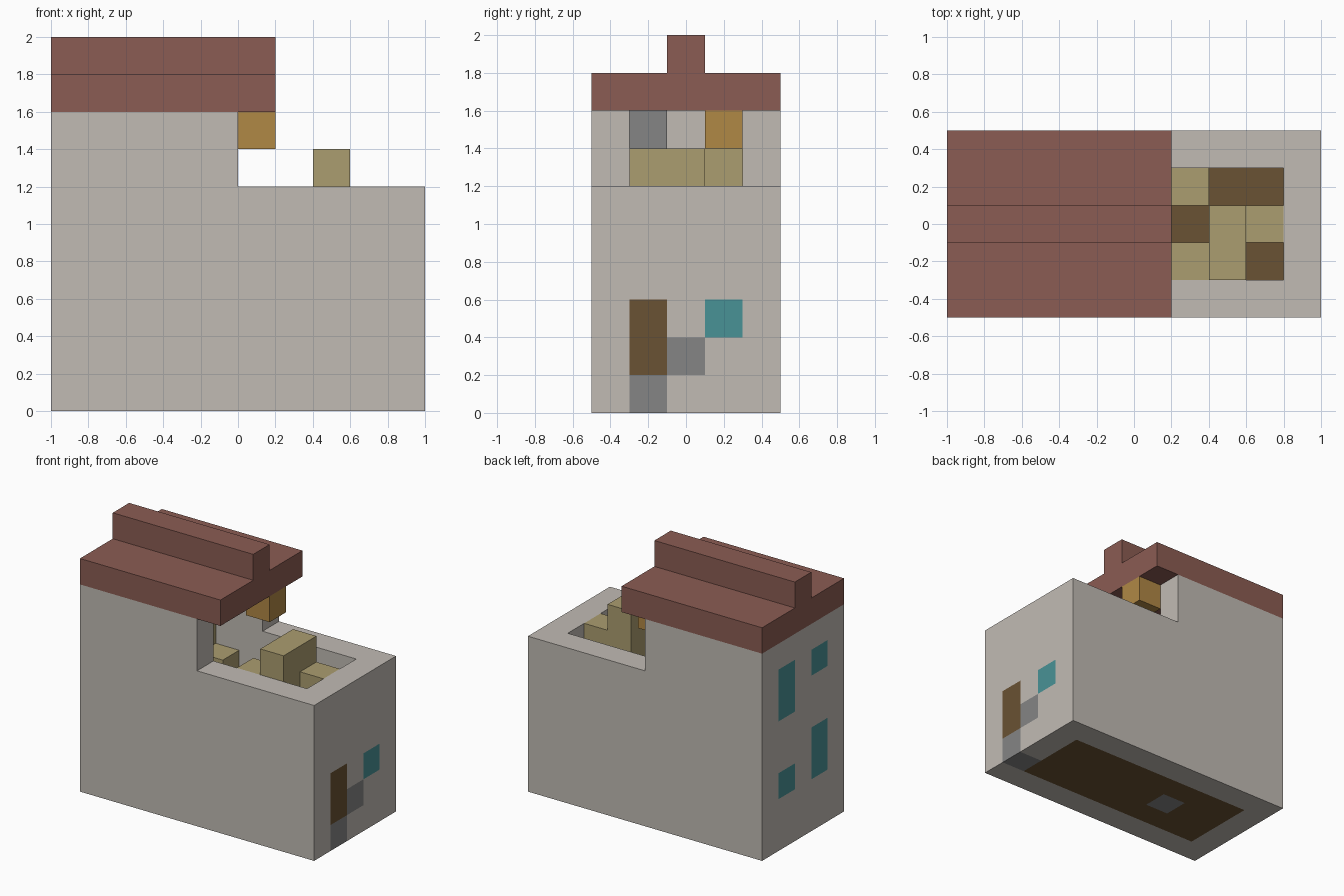
import bpy
import bmesh

cube = bpy.data.objects.get("Cube")
if cube:
    bpy.data.objects.remove(cube, do_unlink=True)

CELL = 0.2
ORIGIN = (-1.0, -0.5, 0.0)


def linear(c):
    c /= 255
    return c / 12.92 if c <= 0.04045 else ((c + 0.055) / 1.055) ** 2.4


def material(name, r, g, b):
    m = bpy.data.materials.new(name)
    col = (linear(r), linear(g), linear(b), 1)
    m.use_nodes = True
    m.diffuse_color = col
    bsdf = m.node_tree.nodes["Principled BSDF"]
    bsdf.inputs["Base Color"].default_value = col
    bsdf.inputs["Roughness"].default_value = 0.9
    return m


WALL = material("plaster", 193, 187, 180)
ROOF = material("roof_tile", 139, 92, 83)
TAN = material("pale_wood", 171, 157, 112)
BROWN = material("dark_wood", 106, 82, 51)
ORANGE = material("amber", 176, 136, 69)
GREY = material("stone", 133, 133, 133)
TEAL = material("window_glass", 73, 146, 150)


def block(x, y, z):
    """All grid cells of a box; each argument is a half-open range."""
    return {(i, j, k) for i in range(*x) for j in range(*y) for k in range(*z)}


def build(name, cells):
    """Turn a {cell: material} map into a mesh of its exposed faces."""
    mats = list(dict.fromkeys(cells.values()))
    bm = bmesh.new()
    verts = {}

    def corner(p):
        if p not in verts:
            verts[p] = bm.verts.new([o + CELL * c for o, c in zip(ORIGIN, p)])
        return verts[p]

    for cell, mat in cells.items():
        for axis in range(3):
            u, v = (axis + 1) % 3, (axis + 2) % 3
            for side in (0, 1):
                near = list(cell)
                near[axis] += 2 * side - 1
                if tuple(near) in cells:
                    continue
                ring = []
                for du, dv in ((0, 0), (1, 0), (1, 1), (0, 1)):
                    p = list(cell)
                    p[axis] += side
                    p[u] += du
                    p[v] += dv
                    ring.append(corner(tuple(p)))
                face = bm.faces.new(ring if side else ring[::-1])
                face.material_index = mats.index(mat)
    mesh = bpy.data.meshes.new(name)
    bm.to_mesh(mesh)
    bm.free()
    for m in mats:
        mesh.materials.append(m)
    obj = bpy.data.objects.new(name, mesh)
    bpy.context.collection.objects.link(obj)
    return obj


def paint(cells, mat):
    return dict.fromkeys(cells, mat)


# Hollow walls: a tall half and a low open half
shell = block((0, 10), (0, 5), (0, 6)) | block((0, 5), (0, 5), (6, 8))
shell -= block((1, 9), (1, 4), (0, 8))
house = paint(shell, WALL)
# Door, doorstep, stone and window on one end
house |= paint(block((9, 10), (1, 2), (1, 3)), BROWN)
house |= paint({(9, 1, 0), (9, 2, 1)}, GREY)
house |= paint({(9, 3, 2)}, TEAL)
# Windows on the other end
for y, z in ((3, (5, 7)), (1, (6, 7)), (1, (2, 4)), (3, (2, 3))):
    house |= paint(block((0, 1), (y, y + 1), z), TEAL)
build("walls", house)

# Roof slab and ridge
roof = block((0, 6), (0, 5), (8, 9)) | block((0, 6), (2, 3), (9, 10))
build("roof", paint(roof, ROOF))

# Floors
ground = paint(block((1, 9), (1, 4), (0, 1)), BROWN)
ground[(3, 2, 0)] = GREY
build("ground_floor", ground)
build("upper_floor", paint(block((1, 9), (1, 4), (3, 4)), BROWN))

# Wooden blocks on the open terrace
terrace = block((7, 8), (1, 3), (4, 7))
terrace |= block((6, 7), (1, 2), (4, 6)) | block((8, 9), (2, 3), (4, 6))
terrace |= block((6, 7), (3, 4), (4, 5))
build("terrace_blocks", paint(terrace, TAN))

# Indoor steps rising to the end wall
steps = set()
for n in range(3):
    steps |= block((3 - n, 4 - n), (3, 4), (4, 5 + n))
build("steps", paint(steps, TAN))

# Hanging lamp and stone block under the roof
build("lamp", paint({(5, 3, 7)}, ORANGE))
build("hanging_stone", paint({(1, 1, 7)}, GREY))
